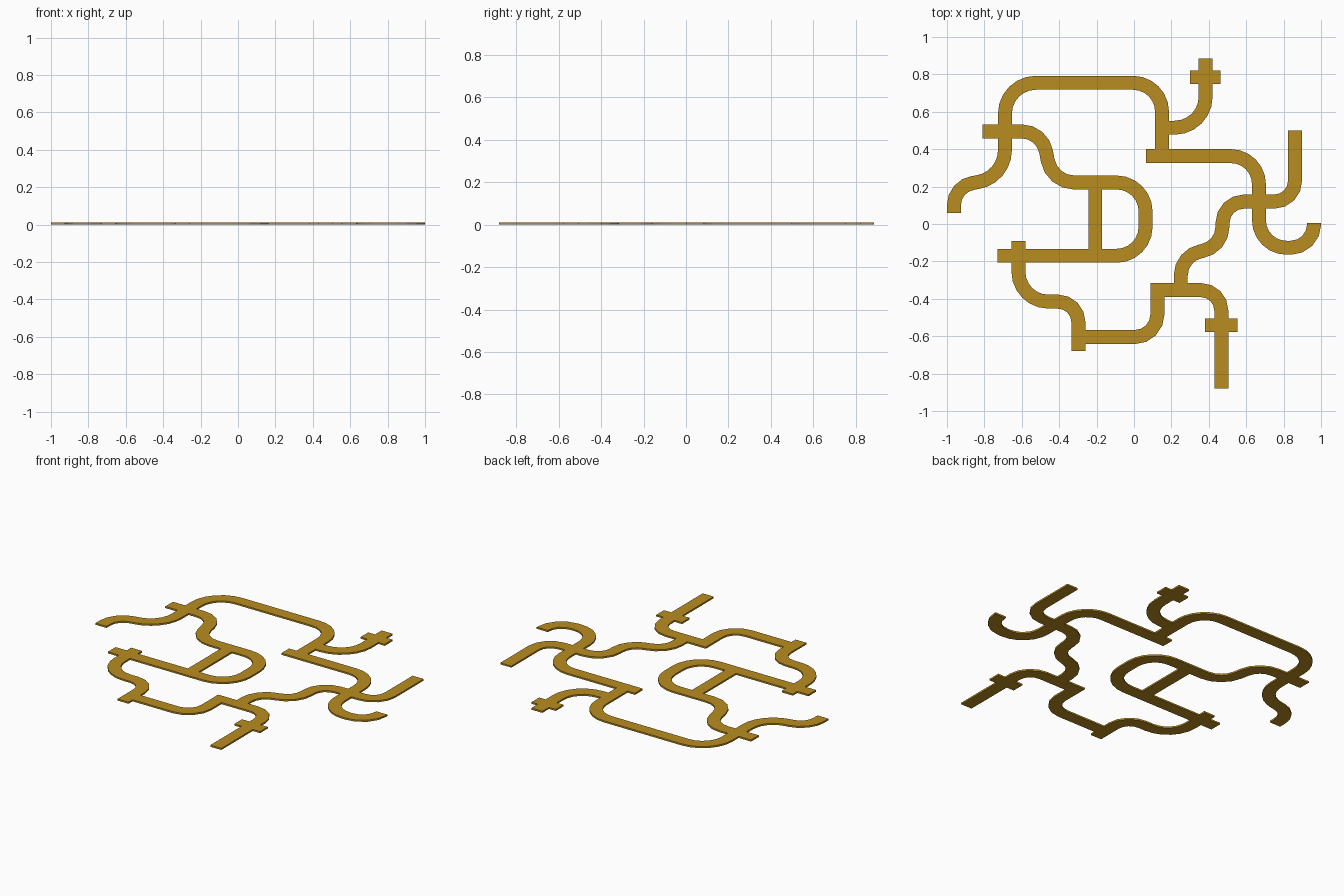
import bpy, bmesh, math
from mathutils import Vector

if "Cube" in bpy.data.objects:
    bpy.data.objects.remove(bpy.data.objects["Cube"])

WIDTH, THICK = 0.074, 0.01

gold = bpy.data.materials.new("dark gold")
gold.diffuse_color = (0.479, 0.262, 0.014, 1)
gold.use_nodes = True
gold.node_tree.nodes["Principled BSDF"].inputs["Base Color"].default_value = gold.diffuse_color


def rounded(points):
    """Centre line with circular fillets; a corner is (x, y, tangent length)."""
    out = [Vector(points[0][:2])]
    for a, b, c in zip(points, points[1:], points[2:]):
        pa, pb, pc = (Vector(p[:2]) for p in (a, b, c))
        d = b[2]
        u, v = (pa - pb).normalized(), (pc - pb).normalized()
        half = u.angle(v) / 2
        r = d * math.tan(half)
        centre = pb + (u + v).normalized() * (d / math.cos(half))
        s, e = pb + u * d - centre, pb + v * d - centre
        sweep = s.angle(e)
        n = 6 if d > 0.13 else 4
        for i in range(n + 1):
            t = i / n
            p = (s * math.sin((1 - t) * sweep) + e * math.sin(t * sweep)) / math.sin(sweep)
            out.append(centre + p)
    out.append(Vector(points[-1][:2]))
    # drop coincident points
    clean = [out[0]]
    for p in out[1:]:
        if (p - clean[-1]).length > 1e-3:
            clean.append(p)
    return clean


def strip(name, *points):
    """Flat slab of constant width following a rounded path."""
    path = rounded(points)
    dirs = [(b - a).normalized() for a, b in zip(path, path[1:])]
    bm = bmesh.new()
    rings = []
    for i, p in enumerate(path):
        d0, d1 = dirs[max(i - 1, 0)], dirs[min(i, len(dirs) - 1)]
        t = (d0 + d1).normalized()
        off = Vector((-t.y, t.x)) * (WIDTH / 2 / t.dot(d0))
        l, r = p + off, p - off
        rings.append([bm.verts.new((q.x, q.y, z)) for q, z in
                      ((l, 0), (r, 0), (r, THICK), (l, THICK))])
    for a, b in zip(rings, rings[1:]):
        for k in range(4):
            bm.faces.new((a[k], a[(k + 1) % 4], b[(k + 1) % 4], b[k]))
    bm.faces.new(rings[0])
    bm.faces.new(rings[-1])
    bmesh.ops.recalc_face_normals(bm, faces=bm.faces)
    me = bpy.data.meshes.new(name)
    bm.to_mesh(me)
    bm.free()
    me.materials.append(gold)
    bpy.context.collection.objects.link(bpy.data.objects.new(name, me))


# upper left loop
strip("north_path", (-0.963, 0.06), (-0.963, 0.205, 0.105), (-0.69, 0.245, 0.15),
      (-0.69, 0.755, 0.165), (0.15, 0.755, 0.155), (0.15, 0.363))
# D-shaped centre loop and its crossbar
strip("centre_loop", (-0.81, 0.495), (-0.49, 0.495, 0.11), (-0.44, 0.222, 0.12),
      (0.062, 0.222, 0.155), (0.062, -0.17, 0.155), (-0.73, -0.17))
strip("centre_crossbar", (-0.207, 0.222), (-0.207, -0.17))
# lower left
strip("southwest_path", (-0.618, -0.09), (-0.618, -0.415, 0.16), (-0.297, -0.415, 0.11),
      (-0.297, -0.68))
strip("south_path", (-0.297, -0.604), (0.125, -0.604, 0.12), (0.125, -0.316))
# lower right spur
strip("south_spur", (0.088, -0.353), (0.467, -0.353, 0.11), (0.467, -0.88))
strip("south_spur_crossbar", (0.38, -0.541), (0.553, -0.541))
# right side
strip("east_winding_path", (0.25, -0.353), (0.25, -0.165, 0.11), (0.473, -0.125, 0.11),
      (0.473, 0.12, 0.115), (0.861, 0.12, 0.11), (0.861, 0.50))
strip("east_hook_path", (0.063, 0.363), (0.668, 0.363, 0.15), (0.668, -0.127, 0.147),
      (0.963, -0.127, 0.125), (0.963, 0.005))
# upper right spur
strip("north_spur", (0.15, 0.515), (0.383, 0.515, 0.165), (0.383, 0.885))
strip("north_spur_crossbar", (0.30, 0.785), (0.463, 0.785))
